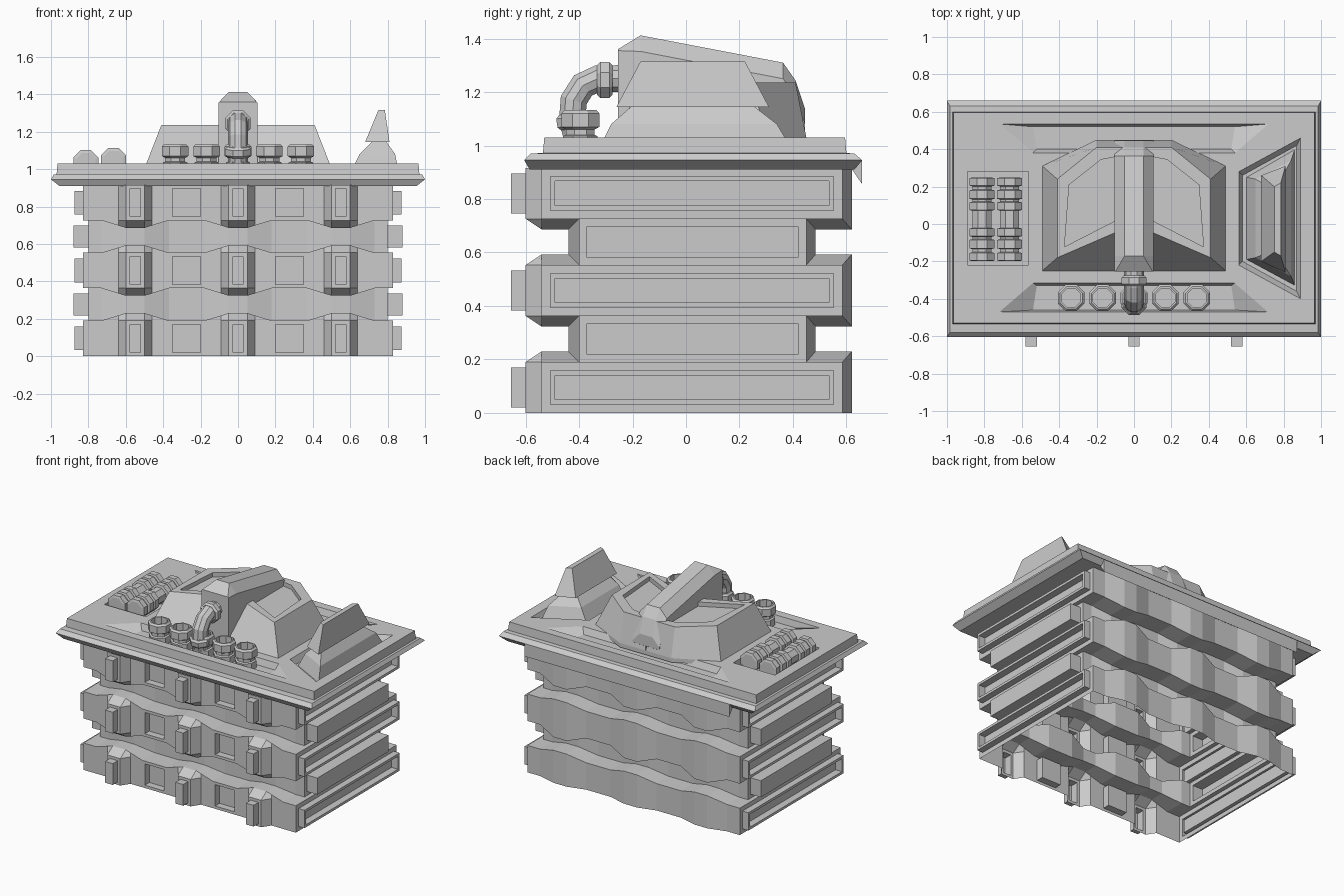
import bpy, bmesh, math
from mathutils import Vector, Matrix

if "Cube" in bpy.data.objects:
    bpy.data.objects.remove(bpy.data.objects["Cube"])

grey = bpy.data.materials.new("concrete grey")
grey.use_nodes = True
grey.diffuse_color = (0.6, 0.6, 0.6, 1)
grey.node_tree.nodes["Principled BSDF"].inputs["Base Color"].default_value = (0.6, 0.6, 0.6, 1)


def finish(name, bm):
    mesh = bpy.data.meshes.new(name)
    bm.to_mesh(mesh)
    bm.free()
    mesh.materials.append(grey)
    ob = bpy.data.objects.new(name, mesh)
    bpy.context.collection.objects.link(ob)
    return ob


def loft(rings, caps=True):
    """Skin closed rings with equal point counts."""
    bm = bmesh.new()
    rows = [[bm.verts.new(p) for p in ring] for ring in rings]
    n = len(rows[0])
    for a, b in zip(rows, rows[1:]):
        for i in range(n):
            j = (i + 1) % n
            bm.faces.new((a[i], a[j], b[j], b[i]))
    if caps:
        bm.faces.new(rows[0][::-1])
        bm.faces.new(rows[-1])
        bmesh.ops.recalc_face_normals(bm, faces=bm.faces)
    return bm


def flat(points, z):
    return [(x, y, z) for x, y in points]


def rect(x, y0, y1, z):
    return [(-x, y0, z), (x, y0, z), (x, y1, z), (-x, y1, z)]


def push(bm, faces, inset, dist):
    """Inset each face, then push it along its normal."""
    bmesh.ops.inset_individual(bm, faces=faces, thickness=inset)
    out = bmesh.ops.extrude_discrete_faces(bm, faces=faces)["faces"]
    for f in out:
        f.normal_update()
        bmesh.ops.translate(bm, verts=f.verts, vec=f.normal * dist)
    return out


def mirrored(ob):
    bm = bmesh.new()
    bm.from_mesh(ob.data)
    bmesh.ops.scale(bm, verts=bm.verts, vec=(-1, 1, 1))
    bmesh.ops.reverse_faces(bm, faces=bm.faces)
    return finish(ob.name.replace("left", "right"), bm)


# Storeys: a wavy open-bottomed shell with alternating bands and recesses
half = [0.05, 0.09, 0.18, 0.37, 0.46, 0.5, 0.6, 0.64, 0.73, 0.83]
stations = [-x for x in reversed(half)] + half


def bump(x, reach):
    d = min(abs(x - p) for p in (-0.55, 0, 0.55))
    return max(0, min(1, (reach - d) / (reach - 0.05)))


def storey_ring(kind, z, lift):
    ring = []
    for side, xs in ((-1, stations), (1, stations[::-1])):
        for x in xs:
            wave, rib = bump(x, 0.18), bump(x, 0.09)
            if side < 0:
                y = {"outer": -0.54 - 0.06 * rib, "mid": -0.54,
                     "inner": -0.40 - 0.04 * wave}[kind]
                zz = z + (0 if kind == "outer" else lift * wave)
            else:
                y = {"outer": 0.585 + 0.035 * wave, "mid": 0.56,
                     "inner": 0.45 + 0.035 * wave}[kind]
                zz = z + lift * wave
            if kind == "inner" and abs(x) > 0.8:
                x = math.copysign(0.8, x)
            ring.append((x, y, zz))
    return ring


rings = []
for level in range(3):
    z = 0.363 * level
    if level:
        rings += [storey_ring(k, z, -0.04) for k in ("inner", "mid")]
    rings.append(storey_ring("outer", z, -0.04 if level else 0))
    last = level == 2
    rings.append(storey_ring("outer", z + 0.19, 0 if last else 0.04))
    if not last:
        rings += [storey_ring(k, z + 0.19, 0.04) for k in ("mid", "inner")]
bm = loft(rings, caps=False)
bmesh.ops.remove_doubles(bm, verts=bm.verts, dist=0.0005)
bm.normal_update()
front, ribs, bands, recesses = [], [], [], []
for f in bm.faces:
    c = f.calc_center_median()
    size = [max(v.co[i] for v in f.verts) - min(v.co[i] for v in f.verts) for i in range(3)]
    if f.normal.y < -0.99 and c.y < -0.5 and size[2] > 0.15:
        if c.y < -0.59:
            ribs.append(f)
        elif abs(abs(c.x) - 0.275) < 0.01:
            front.append(f)
    elif abs(f.normal.x) > 0.99 and size[1] > 0.7 and size[2] > 0.1:
        (bands if abs(c.x) > 0.82 else recesses).append(f)
push(bm, front, 0.028, -0.05)            # windows
push(bm, ribs, 0.028, 0.055)             # fins on the ribs
push(bm, recesses, 0.04, 0.08)           # side beams
troughs = push(bm, bands, 0.045, 0.045)  # side frames
push(bm, troughs, 0.025, -0.05)
finish("storeys", bm)

# Roof slab with sunken pits
roof = finish("roof_slab", loft([
    rect(0.955, -0.585, 0.63, 0.91), rect(1.0, -0.605, 0.659, 0.945),
    rect(0.985, -0.58, 0.63, 0.97), rect(0.97, -0.535, 0.6, 0.972),
    rect(0.965, -0.53, 0.595, 1.03)]))


def cut(top, bottom):
    pit = finish("pit_cutter", loft([flat(bottom, 0.985), flat(top, 1.031)]))
    pit.hide_render = True
    mod = roof.modifiers.new("pit", "BOOLEAN")
    mod.operation, mod.solver, mod.object = "DIFFERENCE", "EXACT", pit
    bpy.context.view_layer.objects.active = roof
    bpy.ops.object.modifier_apply(modifier=mod.name)
    bpy.data.objects.remove(pit)


cut([(-0.54, 0.38), (0.54, 0.38), (0.72, 0.535), (-0.72, 0.535)],
    [(-0.52, 0.4), (0.52, 0.4), (0.54, 0.52), (-0.54, 0.52)])
cut([(-0.72, -0.47), (0.72, -0.47), (0.54, -0.315), (-0.54, -0.315)],
    [(-0.54, -0.46), (0.54, -0.46), (0.52, -0.33), (-0.52, -0.33)])
fin_pit = [(0.56, -0.22), (0.89, -0.4), (0.89, 0.46), (0.56, 0.28)]
cut(fin_pit, [(0.58, -0.2), (0.87, -0.36), (0.87, 0.42), (0.58, 0.26)])
tank_pit = [(-0.89, -0.22), (-0.565, -0.22), (-0.565, 0.28), (-0.89, 0.28)]
cut(tank_pit, tank_pit)

# Lip under the back edge of the roof
finish("roof_back_lip", loft([[(x, 0.62, 0.912), (x, 0.659, 0.855), (x, 0.659, 0.945)]
                              for x in (-0.8, 0.8)]))

# Dome wings with sunken panels
base = [(0, -0.25), (0.49, -0.25), (0.49, 0.31), (0.2, 0.45), (0, 0.45)]
crest = [(0.04, -0.02), (0.41, -0.18), (0.41, 0.24), (0.2, 0.41), (0.04, 0.41)]
bm = loft([flat(base, 1.0), flat(base, 1.03), flat(crest, 1.235)])
bm.normal_update()
push(bm, [f for f in bm.faces if f.normal.z > 0.99], 0.07, -0.03)
mirrored(finish("left_dome_wing", bm))

# Central ridge: side profile with chamfered shoulders
profile = [(-0.255, 1.36, 1.0), (-0.17, 1.412, 1.0), (0.363, 1.31, 1.0),
           (0.41, 1.243, 1.03), (0.446, 1.135, 1.06)]
rings = []
for i, (y, top, low) in enumerate(profile):
    w = 0.05 if i else 0.1
    shoulder = top - (0.06 if i else 0.005)
    rings.append([(-0.105, y, low), (0.105, y, low), (0.105, y, shoulder),
                  (w, y, top), (-w, y, top), (-0.105, y, shoulder)])
finish("dome_ridge", loft(rings))

# Stacked angular fin on the left of the roof
finish("fin_base", loft([
    flat([(0.6, -0.19), (0.86, -0.33), (0.86, 0.4), (0.6, 0.25)], 0.98),
    flat([(0.65, -0.18), (0.84, -0.28), (0.84, 0.34), (0.65, 0.24)], 1.08),
    flat([(0.72, -0.15), (0.79, -0.2), (0.79, 0.25), (0.72, 0.2)], 1.15)]))
finish("fin_crown", loft([
    flat([(0.68, -0.2), (0.81, -0.26), (0.81, 0.31), (0.68, 0.26)], 1.145),
    flat([(0.75, -0.15), (0.785, -0.17), (0.785, 0.22), (0.75, 0.2)], 1.315)]))


def lathe(name, outline, origin, axis=(0, 0, 1), sides=8):
    """Turn (radius, height) pairs around an axis."""
    turn = Vector((0, 0, 1)).rotation_difference(Vector(axis)).to_matrix().to_4x4()
    place = Matrix.Translation(origin) @ turn
    angles = [math.tau * (i + 0.5) / sides for i in range(sides)]
    return finish(name, loft([[place @ Vector((r * math.cos(a), r * math.sin(a), h))
                               for a in angles] for r, h in outline]))


# Row of open roof vents
vent = [(0.07, 0), (0.07, 0.05), (0.058, 0.055), (0.058, 0.075), (0.077, 0.085),
        (0.077, 0.135), (0.065, 0.147), (0.055, 0.147), (0.055, 0.07)]
for i in range(5):
    lathe(f"vent_{i + 1}", vent, (0.168 * (i - 2), -0.395, 0.985))

# Bent pipe from the ridge down to the middle vent
path = [(-0.25, 1.25), (-0.33, 1.25), (-0.385, 1.225), (-0.42, 1.17), (-0.425, 1.1), (-0.4, 1.0)]
rings = []
for i, p in enumerate(path):
    a, b = path[max(i - 1, 0)], path[min(i + 1, len(path) - 1)]
    t = Vector((0, b[0] - a[0], b[1] - a[1])).normalized()
    up = t.cross(Vector((1, 0, 0)))
    rings.append([Vector((0, *p)) + 0.053 * (Vector((1, 0, 0)) * math.cos(k * math.tau / 10)
                                            + up * math.sin(k * math.tau / 10)) for k in range(10)])
finish("bent_pipe", loft(rings))
collar = [(0.06, 0), (0.073, 0.012), (0.073, 0.045), (0.06, 0.057)]
lathe("pipe_upper_collar", collar, (0, -0.275, 1.245), (0, -1, 0))
lathe("pipe_lower_collar", collar, (0, -0.412, 1.065), (0, -0.15, 1))

# Pair of ribbed tanks lying in their pit
tank = [(0.05, -0.225), (0.07, -0.22)]
for start, end in ((-0.22, -0.18), (-0.155, -0.11), (-0.09, -0.05),
                   (0.05, 0.09), (0.11, 0.155), (0.18, 0.22)):
    tank += [(0.055, start - 0.004), (0.072, start), (0.072, end), (0.055, end + 0.004)]
tank = tank[2:]
for name, x, z in (("outer_tank", -0.813, 1.035), ("inner_tank", -0.665, 1.047)):
    lathe(name, tank, (x, 0.025, z), (0, 1, 0))
